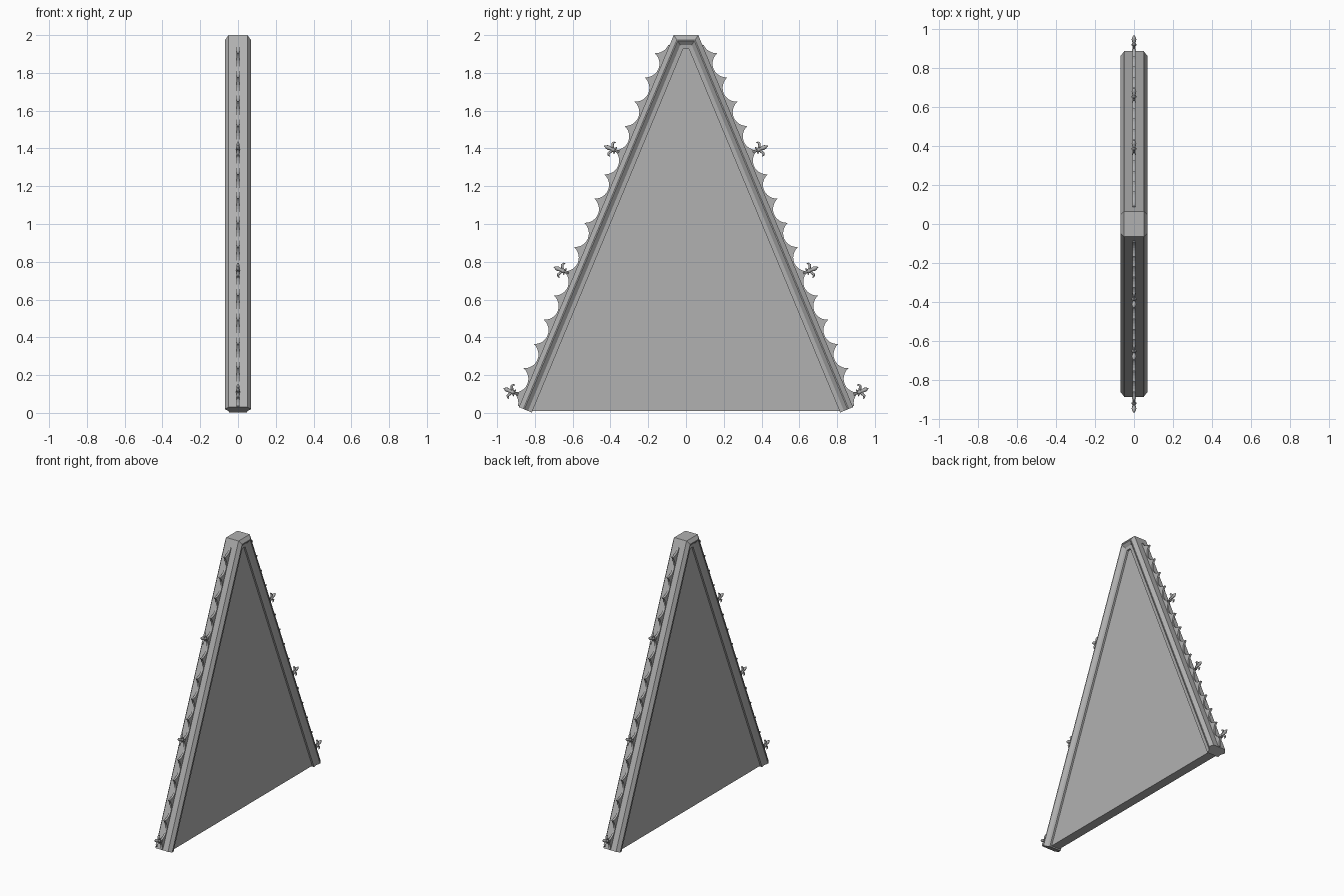
import bpy, bmesh
from math import sin, cos, radians, pi
from mathutils import Vector

if "Cube" in bpy.data.objects:
    bpy.data.objects.remove(bpy.data.objects["Cube"])

TOP_Y, TOP_Z = 0.065, 2.0          # outer corner at the top of the slope
T = Vector((0, 0.384, -0.923))     # down the slope
N = Vector((0, 0.923, 0.384))      # outward from the slope
LENGTH, PITCH, FIRST = 2.134, 0.139, 0.127

STONE = bpy.data.materials.new("dark_stone")
STONE.diffuse_color = (0.44, 0.44, 0.44, 1)
STONE.use_nodes = True
STONE.node_tree.nodes["Principled BSDF"].inputs["Base Color"].default_value = STONE.diffuse_color


def place(s, d, x=0.0, side=1):
    p = Vector((x, TOP_Y, TOP_Z)) + T * s + N * d
    p.y *= side
    return p


def finish(bm, name, smooth=False):
    bmesh.ops.recalc_face_normals(bm, faces=bm.faces)
    mesh = bpy.data.meshes.new(name)
    bm.to_mesh(mesh)
    bm.free()
    ob = bpy.data.objects.new(name, mesh)
    bpy.context.collection.objects.link(ob)
    mesh.materials.append(STONE)
    if smooth:
        mesh.shade_smooth()
    return ob


def skin(bm, rings):
    rows = [[bm.verts.new(p) for p in r] for r in rings]
    n = len(rows[0])
    for a, b in zip(rows, rows[1:]):
        for i in range(n):
            j = (i + 1) % n
            bm.faces.new((a[i], a[j], b[j], b[i]))
    bm.faces.new(rows[0])
    bm.faces.new(rows[-1])


def plate(bm, outline, half):
    # outline lies in the YZ plane, thickened both ways in x
    skin(bm, [[Vector((x, p.y, p.z)) for p in outline] for x in (-half, half)])


# moulded frame: one stepped profile swept over the truncated gable
half = [(0.050, 0), (0.068, 0.025), (0.068, 0.031), (0.050, 0.052), (0.047, 0.074)]
profile = half + [(-x, d) for x, d in reversed(half)]


def mitre(x, d, side):
    return Vector((x, side * (TOP_Y - 0.667 * d), TOP_Z - d))


bm = bmesh.new()
skin(bm, [
    [place(LENGTH, -d, x, -1) for x, d in profile],
    [mitre(x, d, -1) for x, d in profile],
    [mitre(x, d, 1) for x, d in profile],
    [place(LENGTH, -d, x, 1) for x, d in profile]])
finish(bm, "gable_frame")

# recessed infill panel
bm = bmesh.new()
plate(bm, [Vector((0, y, z)) for y, z in
           ((-0.835, 0.01), (0.835, 0.01), (0.03, 1.95), (-0.03, 1.95))], 0.034)
finish(bm, "gable_panel")


# scalloped crest along each slope
def crest(side):
    pts = [(FIRST - PITCH / 2, -0.005)]
    ang = radians(70)
    for i in range(-1, 15):
        mid = FIRST + PITCH * (i + 0.5)
        for k in range(-6, 7):
            if (i == -1 and k < 0) or (i == 14 and k > 0) or (k == -6 and i > -1):
                continue
            a = ang * k / 6
            s = mid + PITCH / 2 * sin(a) / sin(ang)
            d = 0.006 + 0.050 * (1 - cos(a)) / (1 - cos(ang))
            pts.append((min(s, LENGTH - 0.005), d))
    pts.append((LENGTH - 0.005, -0.005))
    bm = bmesh.new()
    plate(bm, [place(s, d, 0, side) for s, d in pts], 0.007)
    return finish(bm, "crest")


# tapered petal tube following (along slope, outward, radius) points
def petal(bm, s0, side, path):
    rings = []
    for i, (s, d, r) in enumerate(path):
        a, b = path[max(i - 1, 0)], path[min(i + 1, len(path) - 1)]
        t = Vector((b[0] - a[0], b[1] - a[1])).normalized()
        ring = []
        for k in range(8):
            c, x = r * cos(k * pi / 4), min(r, 0.014) * sin(k * pi / 4)
            ring.append(place(s0 + s - t.y * c, d + t.x * c, x, side))
        rings.append(ring)
    skin(bm, rings)


def fleur(s0, side):
    bm = bmesh.new()
    # stem, collar and central petal
    petal(bm, s0, side, [(0, 0.030, 0.010), (0, 0.054, 0.006), (0, 0.058, 0.012),
                         (0, 0.066, 0.012), (0, 0.070, 0.007), (0, 0.090, 0.012),
                         (0, 0.100, 0.010), (0, 0.115, 0.001)])
    # curled side petals and small tails
    for m in (-1, 1):
        petal(bm, s0, side, [(m * s, d, r) for s, d, r in (
            (0.003, 0.064, 0.005), (0.016, 0.072, 0.007), (0.028, 0.078, 0.007),
            (0.036, 0.086, 0.005), (0.034, 0.094, 0.002))][:3] + [
            (m * 0.037, 0.074, 0.005), (m * 0.040, 0.065, 0.002)])
        petal(bm, s0, side, [(m * s, d, r) for s, d, r in (
            (0.003, 0.060, 0.004), (0.012, 0.052, 0.005), (0.020, 0.050, 0.001))])
    return finish(bm, "finial_flower", True)


for side in (-1, 1):
    crest(side)
    for i in (4, 9, 14):
        fleur(FIRST + PITCH * i, side)
